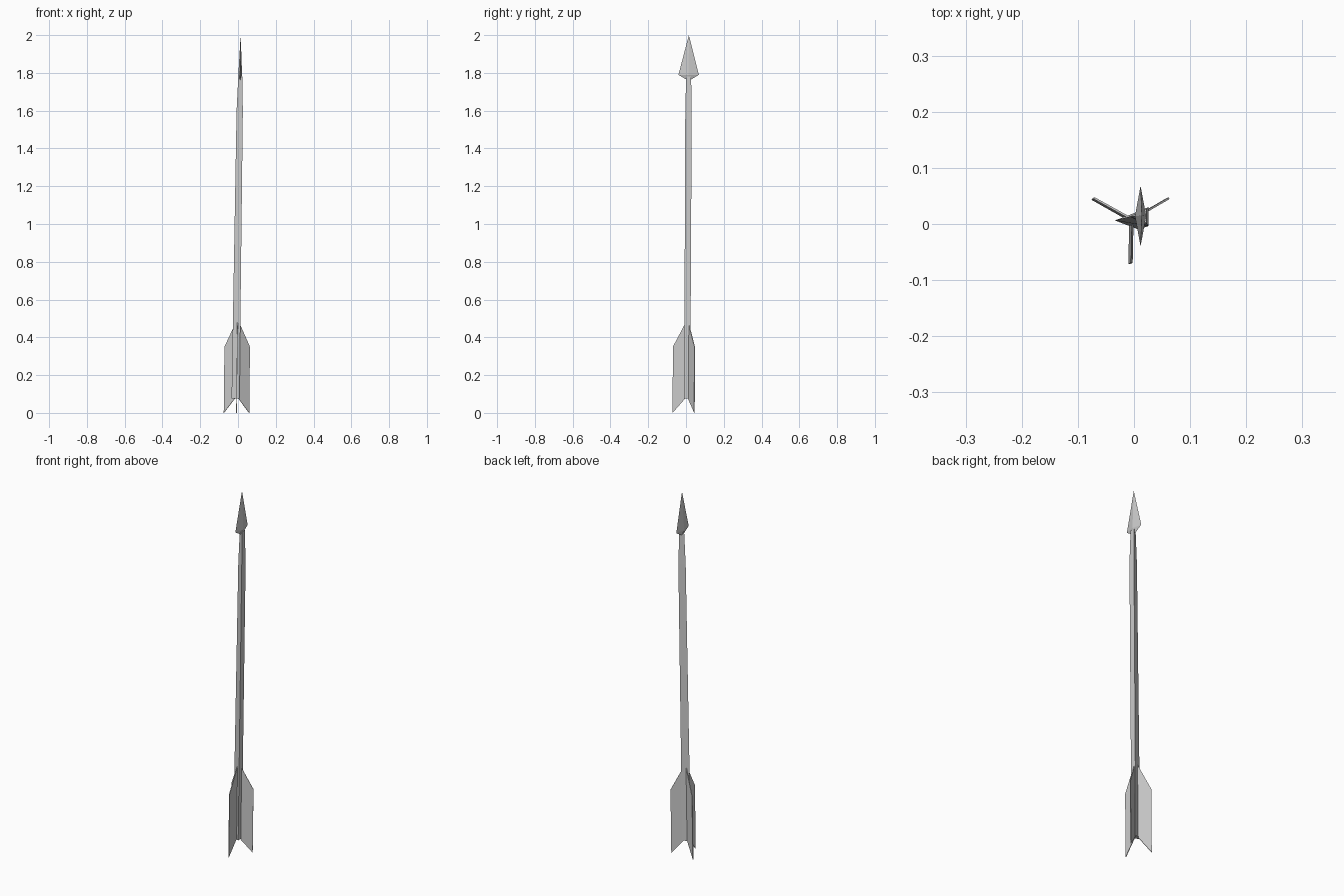
import bpy, bmesh, math
from mathutils import Vector

if "Cube" in bpy.data.objects:
    bpy.data.objects.remove(bpy.data.objects["Cube"])


def lean(x, y, z):
    """Move a point from the arrow's own axis onto the slightly leaning axis."""
    return Vector((x - 0.008 + 0.011 * z, y + 0.006 + 0.0045 * z, z))


def loft(name, rings):
    """Join rings of equal point count into a capped solid; one-point rings make tips."""
    bm = bmesh.new()
    rows = [[bm.verts.new(lean(*p)) for p in ring] for ring in rings]
    for a, b in zip(rows, rows[1:]):
        n = max(len(a), len(b))
        for i in range(n):
            j = (i + 1) % n
            quad = [a[i % len(a)], a[j % len(a)], b[j % len(b)], b[i % len(b)]]
            bm.faces.new(list(dict.fromkeys(quad)))
    for row in (rows[0], rows[-1]):
        if len(row) > 2:
            bm.faces.new(row)
    bmesh.ops.recalc_face_normals(bm, faces=bm.faces)
    mesh = bpy.data.meshes.new(name)
    bm.to_mesh(mesh)
    bm.free()
    obj = bpy.data.objects.new(name, mesh)
    bpy.context.collection.objects.link(obj)
    return obj


# Three-sided shaft: (height, ridge x, flat side x, half width y)
sections = [(0.075, -0.027, 0.015, 0.016),
            (1.60, -0.017, 0.016, 0.017),
            (1.78, -0.010, 0.011, 0.013)]
loft("shaft", [[(ridge, 0, z), (flat, -half, z), (flat, half, z)]
               for z, ridge, flat, half in sections])

# Flat diamond arrowhead
loft("arrowhead", [[(0, 0, 1.757)],
                   [(0.010, 0, 1.79), (0, 0.054, 1.79),
                    (-0.010, 0, 1.79), (0, -0.054, 1.79)],
                   [(0, 0, 2.0)]])

# Three thin fins: profile as (radius, height)
profile = [(0.010, 0.077), (0.077, 0.0), (0.077, 0.35), (0.010, 0.478)]
for k, degrees in enumerate((30, 150, 270)):
    a = math.radians(degrees)
    c, s = math.cos(a), math.sin(a)
    loft(f"fin_{k + 1}", [[(r * c - t * s, r * s + t * c, z) for r, z in profile]
                          for t in (-0.0018, 0.0018)])
